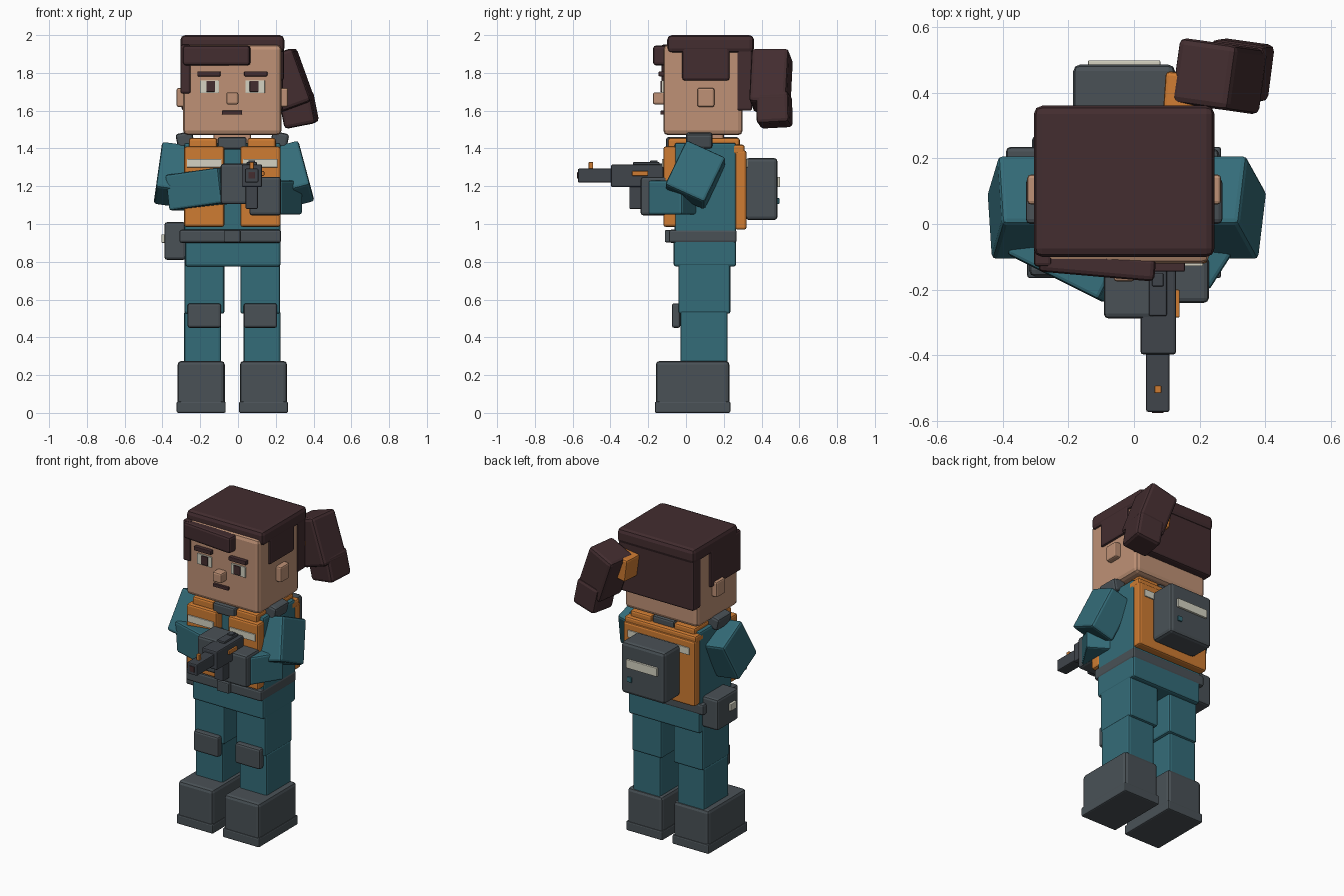
import bpy, bmesh, math
from mathutils import Vector, Euler

MID = -0.03  # centre line of the body


def material(name, rgb):
    m = bpy.data.materials.new(name)
    m.diffuse_color = (*rgb, 1)
    return m


HAIR = material("dark_brown", (0.056, 0.026, 0.029))
SKIN = material("skin", (0.52, 0.285, 0.18))
TEAL = material("teal_cloth", (0.034, 0.15, 0.19))
GREY = material("slate_grey", (0.068, 0.083, 0.094))
GUN = material("dark_steel", (0.050, 0.058, 0.070))
ORANGE = material("orange", (0.62, 0.20, 0.032))
CREAM = material("cream", (0.66, 0.65, 0.54))


def block(name, centre, size, mat, bevel=0.012, rot=None):
    """Bevelled box given by its centre, size and rotation."""
    bm = bmesh.new()
    bmesh.ops.create_cube(bm, size=1)
    bmesh.ops.scale(bm, vec=size, verts=bm.verts)
    me = bpy.data.meshes.new(name)
    bm.to_mesh(me)
    bm.free()
    me.materials.append(mat)
    ob = bpy.data.objects.new(name, me)
    bpy.context.collection.objects.link(ob)
    ob.location = centre
    if rot is not None:
        ob.rotation_euler = rot
    b = ob.modifiers.new("edge", 'BEVEL')
    b.width = min(bevel, min(size) * 0.3)
    b.segments = 2
    return ob


def box(name, x, y, z, mat, bevel=0.012, rot=(0, 0, 0)):
    """Bevelled box given by its extents, turned about its centre in degrees."""
    centre = [(a + b) / 2 for a, b in (x, y, z)]
    size = [b - a for a, b in (x, y, z)]
    return block(name, centre, size, mat, bevel, Euler([math.radians(r) for r in rot]))


def pair(name, x, y, z, mat, bevel=0.012, rot=(0, 0, 0)):
    """Box on the +x side and its mirror image about the body centre line."""
    box("right_" + name, x, y, z, mat, bevel, rot)
    box("left_" + name, (2 * MID - x[1], 2 * MID - x[0]), y, z, mat, bevel,
        (rot[0], -rot[1], -rot[2]))


def limb(name, a, b, width, height, mat):
    """Box running from point a to point b."""
    a, b = Vector(a), Vector(b)
    rot = (b - a).to_track_quat('Y', 'Z').to_euler()
    return block(name, (a + b) / 2, (width, (b - a).length, height), mat, 0.012, rot)


# Legs
pair("boot", (0.01, 0.26), (-0.16, 0.23), (0.03, 0.275), GREY, 0.02)
pair("sole", (0.005, 0.265), (-0.165, 0.235), (0, 0.06), GREY, 0.008)
pair("shin", (0.03, 0.225), (-0.03, 0.22), (0.25, 0.54), TEAL)
pair("thigh", (0.012, 0.223), (-0.04, 0.235), (0.525, 0.84), TEAL)
pair("knee_pad", (0.03, 0.207), (-0.075, -0.03), (0.45, 0.58), GREY)

# Torso and belt
box("hips", (-0.28, 0.225), (-0.065, 0.265), (0.775, 0.93), TEAL)
box("torso", (-0.285, 0.225), (-0.06, 0.265), (0.92, 1.43), TEAL)
box("belt", (-0.31, 0.228), (-0.09, 0.268), (0.90, 0.97), GREY)
box("buckle", (-0.075, 0.012), (-0.112, -0.08), (0.903, 0.968), GREY, 0.006)
box("neck", (-0.13, 0.07), (0, 0.2), (1.4, 1.5), SKIN)
box("collar", (-0.108, 0.046), (-0.105, 0.28), (1.395, 1.46), GREY)

# Hip pouch with clip
box("hip_pouch", (-0.39, -0.275), (0.02, 0.235), (0.81, 1.01), GREY, 0.015)
box("pouch_clip", (-0.405, -0.385), (0.06, 0.12), (0.90, 0.945), CREAM, 0.004)

# Vest
pair("vest_front", (0.012, 0.225), (-0.12, -0.05), (0.985, 1.41), ORANGE)
pair("vest_strap", (0.05, 0.20), (-0.095, 0.285), (1.39, 1.455), ORANGE)
pair("front_stripe", (0.027, 0.21), (-0.128, -0.119), (1.30, 1.345), CREAM, 0.002)
pair("shoulder_pad", (0.175, 0.265), (0.0, 0.14), (1.405, 1.485), GREY, 0.015, (0, 12, 0))
box("vest_back", (-0.285, 0.225), (0.26, 0.32), (0.97, 1.39), ORANGE)
box("vest_back_yoke", (-0.285, 0.225), (0.22, 0.31), (1.37, 1.42), ORANGE)
box("back_stripe", (-0.25, 0.19), (0.319, 0.328), (1.30, 1.345), CREAM, 0.002)

# Backpack
box("backpack", (-0.185, 0.125), (0.315, 0.485), (1.02, 1.35), GREY, 0.02)
box("pack_label", (-0.14, 0.08), (0.48, 0.498), (1.195, 1.25), CREAM, 0.003)
box("pack_light", (0.045, 0.075), (0.48, 0.494), (1.105, 1.137), TEAL, 0.003)

# Arms and gloves
box("right_upper_arm", (0.195, 0.365), (-0.065, 0.165), (1.125, 1.395), TEAL, 0.015, (-25, -15, 0))
box("left_upper_arm", (-0.425, -0.26), (-0.065, 0.165), (1.125, 1.395), TEAL, 0.015, (-25, 8, 0))
limb("left_forearm", (-0.34, -0.02, 1.165), (-0.06, -0.16, 1.205), 0.17, 0.19, TEAL)
limb("right_forearm", (0.275, 0.02, 1.14), (0.16, -0.16, 1.14), 0.16, 0.18, TEAL)
box("left_glove", (-0.092, 0.07), (-0.288, -0.11), (1.105, 1.32), GREY, 0.015)
box("right_glove", (0.06, 0.228), (-0.24, -0.10), (1.045, 1.25), GREY, 0.015)

# Blaster
box("blaster_body", (0.02, 0.128), (-0.397, -0.12), (1.195, 1.315), GUN, 0.008)
box("blaster_barrel", (0.037, 0.108), (-0.572, -0.39), (1.22, 1.293), GUN, 0.006)
box("blaster_muzzle", (0.055, 0.09), (-0.576, -0.568), (1.24, 1.275), HAIR, 0.002)
box("blaster_grip", (0.04, 0.105), (-0.30, -0.22), (1.08, 1.21), GUN, 0.006)
box("blaster_rail", (0.045, 0.10), (-0.28, -0.14), (1.305, 1.328), GUN, 0.005)
box("rear_sight", (0.055, 0.09), (-0.19, -0.15), (1.31, 1.337), GUN, 0.004)
box("front_sight", (0.062, 0.084), (-0.515, -0.492), (1.285, 1.328), ORANGE, 0.004)
box("side_charge", (0.12, 0.139), (-0.285, -0.20), (1.255, 1.28), ORANGE, 0.004)

# Head and face
box("head", (-0.29, 0.23), (-0.12, 0.30), (1.47, 1.95), SKIN, 0.025)
pair("ear", (0.22, 0.265), (0.06, 0.15), (1.62, 1.72), SKIN, 0.01)
box("nose", (-0.062, 0.002), (-0.175, -0.11), (1.633, 1.697), SKIN, 0.01)
pair("eye", (0.04, 0.142), (-0.129, -0.119), (1.693, 1.76), CREAM, 0.002)
pair("pupil", (0.062, 0.108), (-0.136, -0.127), (1.70, 1.757), HAIR, 0.002)
pair("eyebrow", (0.033, 0.155), (-0.145, -0.115), (1.782, 1.808), HAIR, 0.004)
box("mouth", (-0.085, 0.022), (-0.135, -0.115), (1.58, 1.60), HAIR, 0.003)

# Hair
box("hair_cap", (-0.305, 0.245), (-0.10, 0.36), (1.905, 2.0), HAIR, 0.025)
box("fringe", (-0.29, 0.065), (-0.16, -0.09), (1.84, 1.945), HAIR, 0.015, (0, 0, -5))
box("right_side_hair", (0.20, 0.243), (-0.02, 0.23), (1.76, 1.95), HAIR)
box("left_side_hair", (-0.305, -0.25), (-0.13, 0.18), (1.69, 1.95), HAIR)
box("back_hair", (-0.298, 0.238), (0.27, 0.35), (1.60, 1.95), HAIR)

# Ponytail
box("hair_tie", (0.10, 0.23), (0.33, 0.46), (1.73, 1.875), ORANGE, 0.012, (0, -8, -4))
box("ponytail_upper", (0.165, 0.355), (0.35, 0.55), (1.61, 1.91), HAIR, 0.02, (0, -20, -8))
box("ponytail_lower", (0.237, 0.407), (0.38, 0.555), (1.52, 1.69), HAIR, 0.02, (3, -11, -8))
